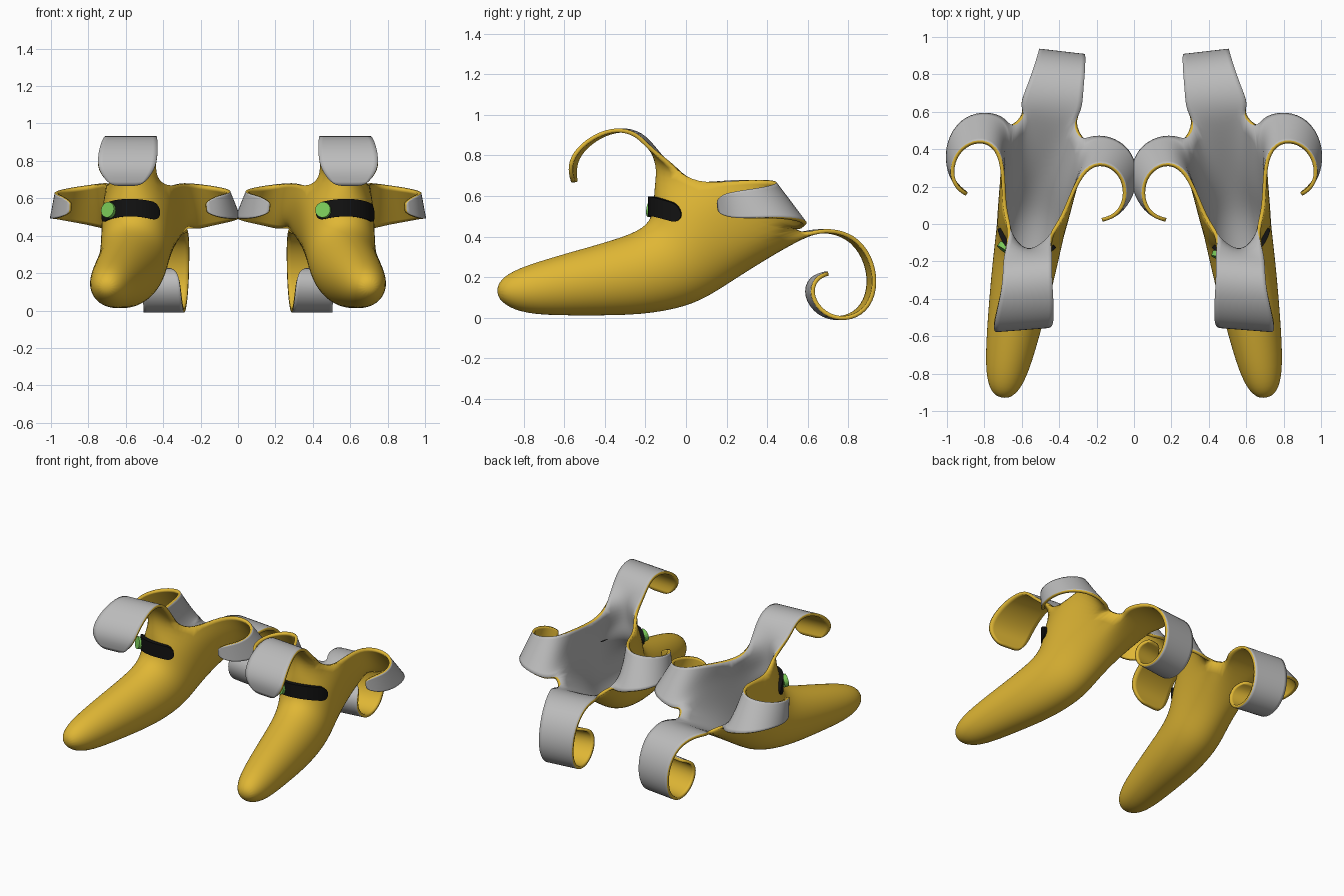
import bpy, bmesh
from math import sin, cos, pi, radians, sqrt
from mathutils import Matrix, Vector

if "Cube" in bpy.data.objects:
    bpy.data.objects.remove(bpy.data.objects["Cube"])

def material(name, rgb):
    m = bpy.data.materials.new(name)
    m.diffuse_color = (*rgb, 1)
    m.use_nodes = True
    m.node_tree.nodes["Principled BSDF"].inputs["Base Color"].default_value = m.diffuse_color
    return m

gold = material("gold", (0.74, 0.47, 0.035))
lining = material("grey_lining", (0.5, 0.5, 0.5))
black = material("black", (0.006, 0.006, 0.006))
green = material("green", (0.2, 0.6, 0.1))

def place(side):
    # each slipper is splayed outward a little
    return Matrix.Translation((0.548 * side, 0, 0)) @ Matrix.Rotation(radians(9.6) * side, 4, 'Z')

def make_object(name, bm, mats, smooth=True):
    me = bpy.data.meshes.new(name)
    for f in bm.faces:
        f.smooth = smooth
    bm.to_mesh(me)
    bm.free()
    ob = bpy.data.objects.new(name, me)
    bpy.context.collection.objects.link(ob)
    for m in mats:
        me.materials.append(m)
    return ob

# Slipper body: rings from toe to mouth as top (y,z), bottom (y,z), half width
N = 16
RINGS = [((-.945, .15), (-.94, .10), .03), ((-.915, .205), (-.89, .05), .08),
         ((-.81, .26), (-.77, .01), .122), ((-.55, .335), (-.5, .008), .152),
         ((-.30, .405), (-.22, .008), .174), ((-.19, .46), (.01, .05), .183),
         ((-.16, .54), (.14, .115), .188), ((-.165, .62), (.30, .22), .197),
         ((-.165, .74), (.52, .365), .205)]
bm = bmesh.new()
rows = []
for i, (t, b, w) in enumerate(RINGS):
    row = []
    for k in range(N):
        a = (k + .5) * 2 * pi / N
        c = cos(a)
        x = w * sin(a)
        y = (t[0] + b[0]) / 2 + (t[0] - b[0]) / 2 * c
        z = (t[1] + b[1]) / 2 + (t[1] - b[1]) / 2 * c
        if i == len(RINGS) - 1:
            # push the corners between flaps back and the rear ones outward
            y += (.075 if c > 0 else .135) * sin(2 * a) ** 2
            x *= 1 if c > 0 else 1 + .2 * sin(2 * a) ** 2
        row.append(bm.verts.new((x, y, z)))
    rows.append(row)
for r0, r1 in zip(rows, rows[1:]):
    for k in range(N):
        j = (k + 1) % N
        bm.faces.new((r0[k], r0[j], r1[j], r1[k]))
bm.faces.new(rows[0][::-1])
bm.transform(place(1))
mouth = rows[-1]

def petal(start, edge_a, edge_b, tip):
    # curled flap growing out of four neighbouring mouth vertices
    prev = [mouth[(start + j) % N] for j in range(4)]
    last = len(edge_a) - 1
    for i, (a, b) in enumerate(zip(edge_a, edge_b)):
        a, b = Vector(a), Vector(b)
        ts = tip if i == last else (0, 1 / 3, 2 / 3, 1)
        cur = [bm.verts.new(a.lerp(b, t)) for t in ts]
        for j in range(3):
            bm.faces.new((prev[j], prev[j + 1], cur[j + 1], cur[j]))
        prev = cur

# Front tongue (x, y, z, half width), slightly skewed
front = [(.566, -.17, .82, .13), (.568, -.235, .90, .13), (.572, -.33, .922, .135),
         (.58, -.43, .89, .15), (.59, -.515, .825, .16), (.597, -.555, .75, .155),
         (.60, -.54, .67, .145)]
petal(14, [(x - w, y + .012, z) for x, y, z, w in front],
      [(x + w, y - .012, z) for x, y, z, w in front], (.2, .4, .6, .8))

# Back tail, curling under
back = [(.445, .625, .415, .168), (.422, .72, .422, .15), (.396, .83, .38, .134),
        (.386, .90, .265, .124), (.386, .91, .14, .12), (.39, .865, .04, .115),
        (.395, .77, -.002, .108), (.40, .67, .025, .105), (.405, .61, .11, .10),
        (.41, .63, .19, .095), (.41, .70, .21, .085)]
petal(6, [(x + w, y + .014, z) for x, y, z, w in back],
      [(x - w, y - .014, z) for x, y, z, w in back], (.2, .4, .6, .8))

# Side flaps, upper and lower edges
upper = [(.21, .29, .685), (.28, .385, .665), (.375, .382, .65), (.45, .31, .635),
         (.463, .20, .625), (.42, .13, .615), (.36, .105, .61)]
lower = [(.24, .525, .43), (.33, .54, .455), (.44, .50, .475), (.50, .39, .49),
         (.498, .265, .49), (.445, .155, .49), (.37, .115, .49)]
world = lambda pts, s, dy: [place(1) @ Vector((s * x, y + dy, z)) for x, y, z in pts]
tip = (.24, .41, .59, .76)
petal(2, world(upper, 1, 0), world(lower, 1, 0), tip)
petal(10, world(lower, -1, -.02), world(upper, -1, -.012), tip)

slippers = make_object("slippers", bm, [gold, lining])
mir = slippers.modifiers.new("mirror", 'MIRROR')
mir.use_mirror_merge = False
sub = slippers.modifiers.new("smooth", 'SUBSURF')
sub.levels = sub.render_levels = 2
sol = slippers.modifiers.new("thickness", 'SOLIDIFY')
sol.thickness = .02
sol.offset = -1
sol.material_offset = 1
sol.material_offset_rim = 0

# Instep strap with rounded ends, plus a round button at its left end
def arc(a, r=0.0):
    return Vector(((.17 + r) * sin(a), .035 - (.2 + r) * cos(a), .48 + .07 * cos(a)))

for side, label in ((1, "right"), (-1, "left")):
    a0, a1 = (radians(-52), radians(66)) if side > 0 else (radians(-66), radians(52))
    bm = bmesh.new()
    prev = None
    for i in range(33):
        u = -cos(pi * i / 32)
        a = a0 + (a1 - a0) * (u + 1) / 2
        d = (1 - abs(u)) * (a1 - a0) / 2 * .18
        h = .047 * sqrt(max(.002, 1 - max(0, 1 - d / .047) ** 2))
        loop = [bm.verts.new(arc(a, r) + Vector((0, 0, s * h)))
                for r, s in ((-.008, -1), (.022, -1), (.022, 1), (-.008, 1))]
        if prev:
            for j in range(4):
                k = (j + 1) % 4
                bm.faces.new((prev[j], loop[j], loop[k], prev[k]))
        else:
            bm.faces.new(loop)
        prev = loop
    bm.faces.new(prev[::-1])
    bmesh.ops.recalc_face_normals(bm, faces=bm.faces)
    bm.transform(place(side))
    make_object(label + "_strap", bm, [black], False)

    bm = bmesh.new()
    a = radians(-36)
    n = Vector((sin(a) * .7, -cos(a), .15)).normalized()
    m = Matrix.Translation(arc(a, .03)) @ n.to_track_quat('Z', 'Y').to_matrix().to_4x4()
    bmesh.ops.create_cone(bm, cap_ends=True, segments=24, radius1=.042, radius2=.042,
                          depth=.03, matrix=place(side) @ m)
    make_object(label + "_button", bm, [green], False)
